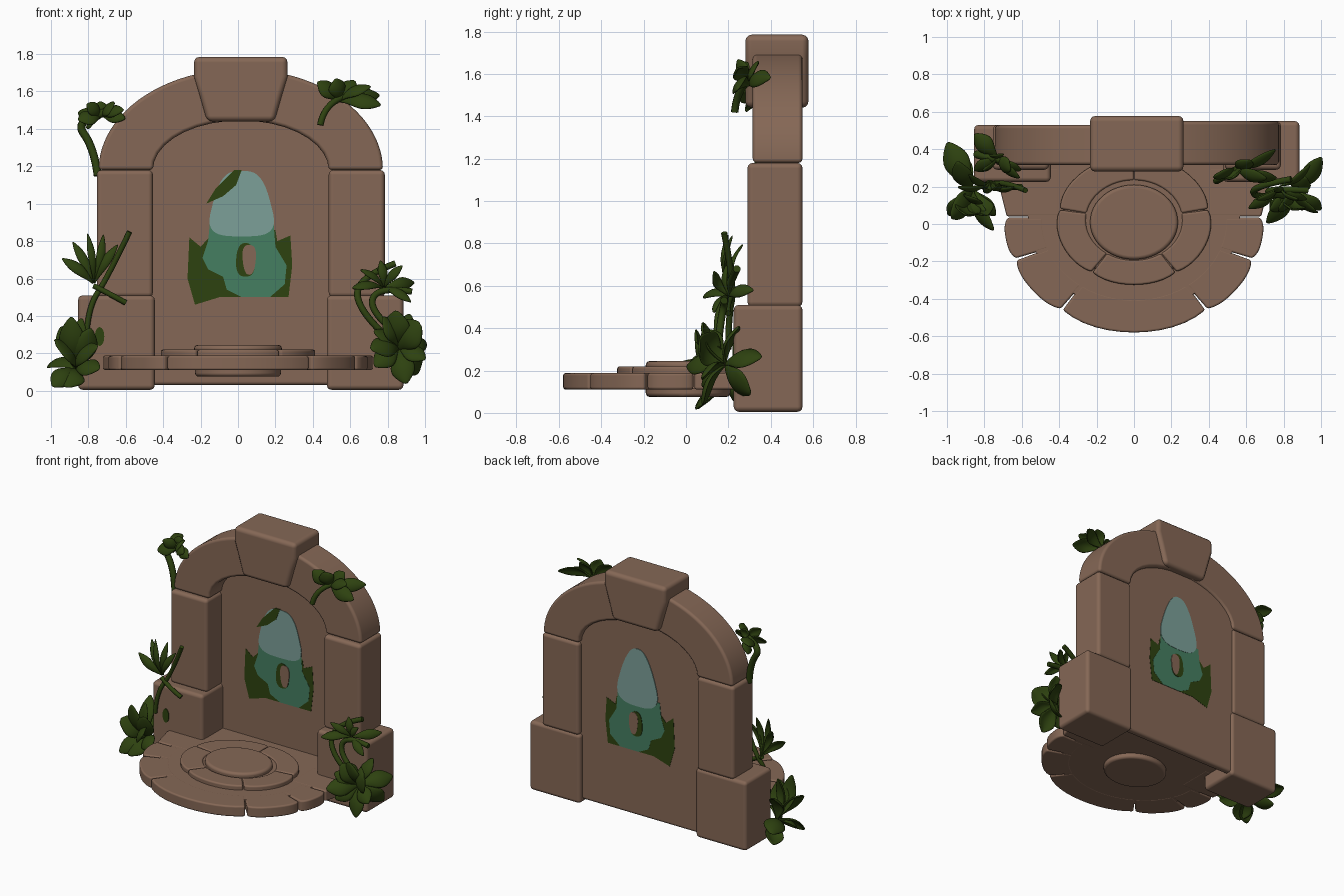
import bpy, bmesh, math, random
from mathutils import Vector

random.seed(4)
if "Cube" in bpy.data.objects:
    bpy.data.objects.remove(bpy.data.objects["Cube"])


def material(name, rgb):
    mat = bpy.data.materials.new(name)
    mat.use_nodes = True
    mat.diffuse_color = (*rgb, 1)
    shader = mat.node_tree.nodes["Principled BSDF"]
    shader.inputs["Base Color"].default_value = (*rgb, 1)
    shader.inputs["Roughness"].default_value = 0.9
    return mat


STONE = material("brown stone", (0.235, 0.137, 0.092))
LEAF = material("leaf green", (0.027, 0.054, 0.005))
TEAL = material("pale teal paint", (0.2, 0.35, 0.315))
JADE = material("jade paint", (0.06, 0.21, 0.12))


def add_mesh(name, bm, mat, smooth=True):
    bmesh.ops.recalc_face_normals(bm, faces=bm.faces)
    for face in bm.faces:
        face.smooth = smooth
    mesh = bpy.data.meshes.new(name)
    bm.to_mesh(mesh)
    bm.free()
    mesh.materials.append(mat)
    obj = bpy.data.objects.new(name, mesh)
    bpy.context.collection.objects.link(obj)
    return obj


def prism(name, outline, low, high, upright=True, mat=STONE, bevel=0.02):
    """Extrude an xz outline along y when upright, otherwise an xy outline along z."""
    bm = bmesh.new()

    def ring(height):
        return [bm.verts.new((a, height, b) if upright else (a, b, height)) for a, b in outline]

    start, end = ring(low), ring(high)
    bm.faces.new(start)
    bm.faces.new(end)
    for i in range(len(start)):
        bm.faces.new((start[i - 1], start[i], end[i], end[i - 1]))
    obj = add_mesh(name, bm, mat, smooth=bevel > 0)
    if bevel:
        mod = obj.modifiers.new("soft edges", "BEVEL")
        mod.width, mod.segments = bevel, 3
        mod.angle_limit = math.radians(35)
        mod.harden_normals = True


def rect(left, right, bottom, top):
    return [(left, bottom), (right, bottom), (right, top), (left, top)]


def arc(center, radii, first=0, last=360, steps=48, bulge=0):
    """Points on an ellipse; bulge pulls both ends of the arc inwards."""
    points = []
    for i in range(steps + 1):
        t = i / steps
        angle = math.radians(first + (last - first) * t)
        scale = 1 - bulge * abs(2 * t - 1) ** 4
        points.append((center[0] + radii[0] * scale * math.cos(angle),
                       center[1] + radii[1] * scale * math.sin(angle)))
    return points


def disc(name, center, radii, low, high):
    prism(name, arc(center, radii)[:-1], low, high, upright=False)


# Back panel with a rounded top
FRONT, BACK = 0.46, 0.515
SPRING = 1.18
CROWN = (0.015, SPRING)
prism("back_panel", rect(-0.5, 0.52, 0.03, SPRING)[:2] + arc(CROWN, (0.5, 0.32), 0, 180, 24),
      FRONT, BACK)

# Pillars and arch stones on both sides
for label, side, back in (("right", -1, 0.53), ("left", 1, 0.55)):
    shift = CROWN[0]

    def pillar(part, inner, outer, bottom, top, front):
        xs = sorted((shift + side * inner, shift + side * outer))
        prism(f"{label}_{part}", rect(*xs, bottom, top), front, back, bevel=0.025)

    pillar("base_block", 0.46, 0.87, 0.005, 0.51, 0.225)
    pillar("pillar", 0.47, 0.77, 0.5, SPRING, 0.29)
    first, last = (0, 80) if side > 0 else (180, 100)
    prism(f"{label}_arch_stone",
          arc(CROWN, (0.76, 0.54), first, last, 20) + arc(CROWN, (0.47, 0.265), last, first, 8),
          0.315, back)

# Keystone, tapering downwards
middle = CROWN[0]
taper = ((0.18, 1.44), (0.22, 1.58), (0.25, 1.68), (0.25, 1.785))
prism("keystone", [(middle + w, z) for w, z in taper] + [(middle - w, z) for w, z in taper[::-1]],
      0.28, 0.578, bevel=0.03)

# Stepped round platform: solid floors with separate rim stones
HUB = (0, 0.02)


def step_ring(name, radii, inner, seams, low, high):
    """Rim stones between neighbouring seam angles, with a small gap at each seam."""
    hole = [r * inner for r in radii]
    for i, (a, b) in enumerate(zip(seams, seams[1:])):
        prism(f"{name}_{i}", arc(HUB, radii, a + 0.6, b - 0.6, 12, 0.03) + arc(HUB, hole, b, a, 12),
              low, high, upright=False, bevel=0.012)


prism("platform_floor", arc(HUB, (0.56, 0.48), 180, 360) + [(0.68, 0.3), (0.68, 0.47), (-0.68, 0.47), (-0.68, 0.3)],
      0.112, 0.187, upright=False, bevel=0.003)
step_ring("outer_step_stone", (0.695, 0.6), 0.7, (178, 201, 235, 305, 339, 362), 0.11, 0.188)
for label, side in (("right", -1), ("left", 1)):
    edge = [(0.4, 0.04), (0.68, 0.04), (0.72, 0.2), (0.72, 0.3), (0.4, 0.3)]
    prism(f"{label}_rear_step_stone", [(side * x, y) for x, y in edge], 0.11, 0.188, upright=False, bevel=0.012)
disc("middle_step_base", HUB, (0.38, 0.31), 0.15, 0.212)
step_ring("middle_step_stone", (0.415, 0.345), 0.62, (10, 90, 170, 236, 304, 370), 0.16, 0.22)
disc("centre_disc", (0, 0.01), (0.235, 0.2), 0.16, 0.245)
disc("under_disc", (0, 0.01), (0.23, 0.2), 0.075, 0.14)


# Painted emblem: thin plates on both faces of the panel
def blob(x, z, width, height, narrowing=0, power=1):
    """A rounded shape that narrows upwards; a low power makes it squarer."""
    points = []
    for a, b in arc((0, 0), (1, 1), steps=40)[:-1]:
        a, b = (math.copysign(abs(v) ** power, v) for v in (a, b))
        points.append((x + width * a * (1 - narrowing * b), z + height * b))
    return points


moss_outline = [(-0.26, 0.82), (-0.2, 0.77), (-0.1, 0.88), (0.2, 0.86), (0.21, 0.8), (0.28, 0.83),
                (0.29, 0.67), (0.27, 0.5), (-0.1, 0.5), (-0.23, 0.46), (-0.27, 0.6)]
jade_outline = [(-0.15, 0.9), (0.19, 0.9), (0.2, 0.77), (0.26, 0.67), (0.25, 0.57), (0.17, 0.5),
                (0.02, 0.5), (-0.06, 0.54), (-0.08, 0.61), (-0.16, 0.65), (-0.19, 0.71), (-0.16, 0.8)]
tip_outline = [(-0.17, 1), (-0.12, 1.08), (-0.02, SPRING), (0.02, SPRING), (-0.01, 1.1), (-0.08, 1.04)]
emblem = (
    ("moss_patch", LEAF, moss_outline, "both"),
    ("jade_body", JADE, jade_outline, "both"),
    ("teal_top", TEAL, blob(0.02, 1, 0.155, 0.175, 0.3, 0.6), "front"),
    ("teal_top", TEAL, blob(0.03, 1.04, 0.14, 0.21, 0.45, 0.7), "back"),
    ("moss_tip", LEAF, tip_outline, "front"),
    ("moss_keyhole", LEAF, blob(0.04, 0.7, 0.05, 0.09, 0.1, 0.8), "both"),
    ("stone_keyhole", STONE, blob(0.06, 0.7, 0.035, 0.08, -0.2, 0.8), "both"))
for layer, (name, mat, shape, where) in enumerate(emblem):
    lift = 0.002 + layer * 0.001
    if where != "back":
        prism(name + "_front", shape, FRONT - lift, FRONT, mat=mat, bevel=0)
    if where != "front":
        prism(name + "_back", shape, BACK, BACK + lift, mat=mat, bevel=0)
prism("moss_spot", blob(-0.74, 0.29, 0.025, 0.05), 0.22, 0.226, mat=LEAF, bevel=0)


# Foliage: folded, arched blades
def leaf(name, base, tip, width):
    along = tip - base
    facing = Vector((random.uniform(-0.4, 0.4), -1, random.uniform(0.3, 1.3)))
    across = along.cross(facing).normalized()
    lift = across.cross(along).normalized()
    if lift.y > 0:
        lift = -lift
    bm = bmesh.new()
    rows = []
    for i in range(8):
        t = i / 7
        half = width * (0.06 + 0.44 * math.sin(math.pi * t ** 1.3))
        spine = base + along * t + lift * along.length * 0.18 * math.sin(math.pi * t)
        rows.append([bm.verts.new(spine + across * half * s - lift * half * 0.4 * s * s)
                     for s in (-1, -0.5, 0, 0.5, 1)])
    for row, following in zip(rows, rows[1:]):
        for j in range(4):
            bm.faces.new((row[j], row[j + 1], following[j + 1], following[j]))
    obj = add_mesh(name, bm, LEAF)
    obj.modifiers.new("thickness", "SOLIDIFY").thickness = 0.012
    obj.modifiers.new("smooth", "SUBSURF").levels = 1


def cluster(name, base, reach, count, first, last, width):
    """Fan of leaves; outward ones lean back past the stone, others lean forward."""
    base = Vector(base)
    for i in range(count):
        angle = math.radians(first + (last - first) * i / (count - 1))
        outward = math.cos(angle) * math.copysign(1, base.x)
        lean = outward if i % 2 else -0.6
        tip = base + Vector((reach[0] * math.cos(angle), reach[1] * lean, reach[2] * math.sin(angle)))
        tip.z = max(tip.z, 0.02)
        leaf(f"{name}_leaf_{i}", base, tip, width * random.uniform(0.8, 1.2))


def stem(name, points, radius=0.018):
    curve = bpy.data.curves.new(name, "CURVE")
    curve.dimensions = "3D"
    curve.bevel_depth, curve.bevel_resolution, curve.use_fill_caps = radius, 2, True
    spline = curve.splines.new("NURBS")
    spline.points.add(len(points) - 1)
    for point, place in zip(spline.points, points):
        point.co = (*place, 1)
    spline.use_endpoint_u, spline.order_u = True, 3
    curve.materials.append(LEAF)
    bpy.context.collection.objects.link(bpy.data.objects.new(name, curve))


cluster("right_top", (-0.73, 0.36, 1.47), (0.13, 0.13, 0.08), 8, -10, 230, 0.1)
stem("right_top_stem", [(-0.7, 0.34, 1.49), (-0.88, 0.38, 1.45), (-0.77, 0.36, 1.3), (-0.75, 0.34, 1.15)], 0.022)
cluster("left_top", (0.54, 0.3, 1.55), (0.23, 0.1, 0.12), 6, -10, 120, 0.1)
stem("left_top_stem", [(0.56, 0.3, 1.57), (0.46, 0.24, 1.53), (0.44, 0.23, 1.42)])
cluster("right_middle", (-0.77, 0.23, 0.57), (0.2, 0.06, 0.28), 5, 50, 150, 0.06)
stem("right_middle_stem", [(-0.81, 0.2, 0.3), (-0.8, 0.2, 0.45), (-0.7, 0.23, 0.6), (-0.58, 0.18, 0.85)], 0.015)
stem("right_middle_shoot", [(-0.77, 0.22, 0.56), (-0.69, 0.19, 0.52), (-0.6, 0.2, 0.47)], 0.015)
cluster("right_bottom", (-0.87, 0.19, 0.12), (0.13, 0.25, 0.28), 11, 0, 250, 0.15)
cluster("left_bottom", (0.86, 0.18, 0.23), (0.15, 0.18, 0.2), 11, -75, 210, 0.15)
cluster("left_middle", (0.78, 0.2, 0.55), (0.17, 0.12, 0.15), 6, -30, 180, 0.07)
stem("left_outer_stem", [(0.84, 0.17, 0.25), (0.66, 0.13, 0.4), (0.62, 0.2, 0.6), (0.84, 0.24, 0.68)])
stem("left_inner_stem", [(0.86, 0.15, 0.3), (0.7, 0.16, 0.42), (0.74, 0.19, 0.56), (0.93, 0.18, 0.53)])
